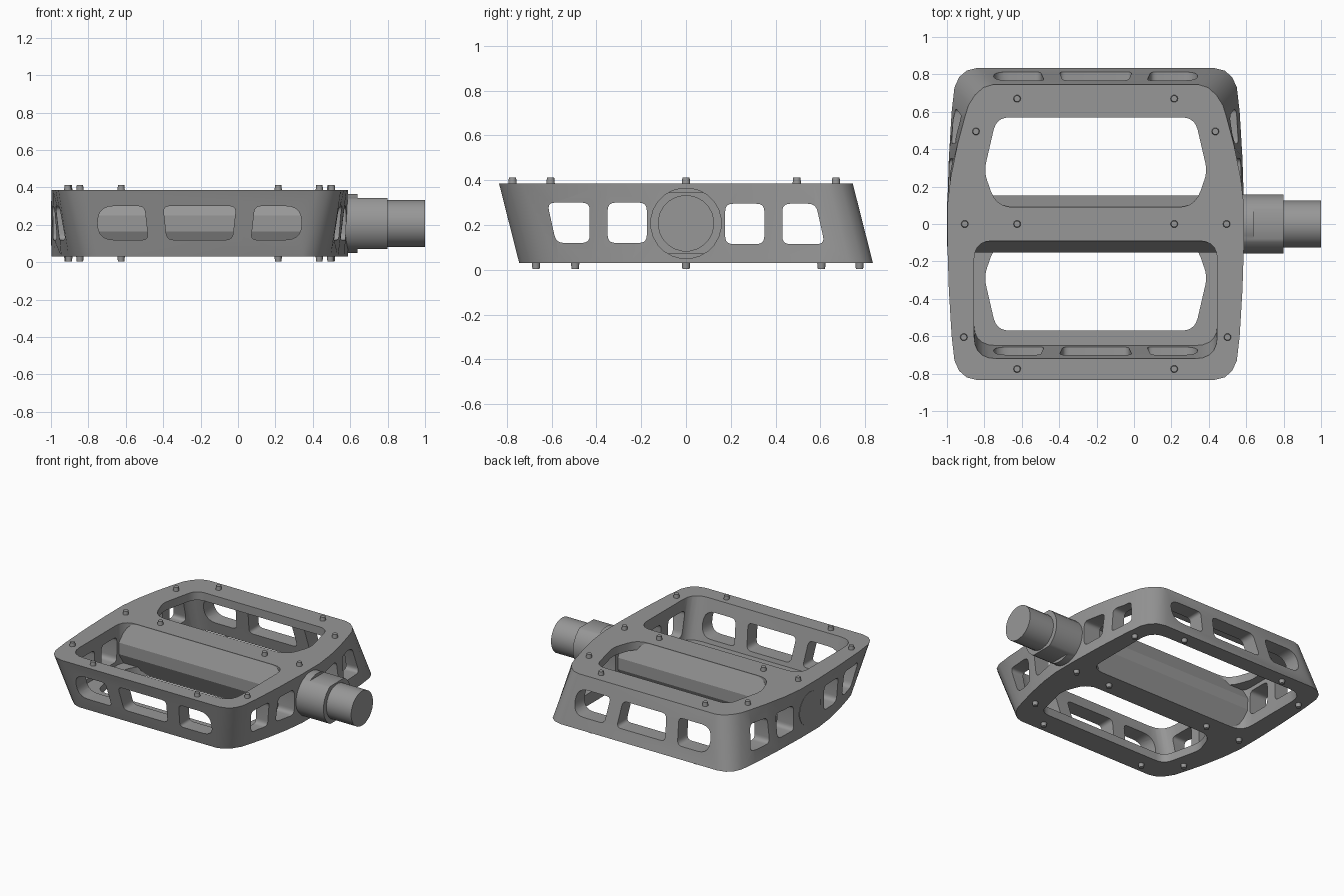
import bpy, bmesh, math
from mathutils import Vector

if "Cube" in bpy.data.objects:
    bpy.data.objects.remove(bpy.data.objects["Cube"])

CX, MID, TOP, LOW = -0.205, 0.2075, 0.385, 0.03   # body centre x, axle height, faces

metal = bpy.data.materials.new("grey metal")
metal.use_nodes = True
metal.diffuse_color = (0.31, 0.31, 0.31, 1)
metal.node_tree.nodes["Principled BSDF"].inputs["Base Color"].default_value = (0.31, 0.31, 0.31, 1)


def loft(name, ring_a, ring_b):
    """Solid between two matching rings of points."""
    bm = bmesh.new()
    a = [bm.verts.new(p) for p in ring_a]
    b = [bm.verts.new(p) for p in ring_b]
    n = len(a)
    bm.faces.new(a)
    bm.faces.new(b[::-1])
    for i in range(n):
        j = (i + 1) % n
        bm.faces.new((a[j], a[i], b[i], b[j]))
    bmesh.ops.recalc_face_normals(bm, faces=bm.faces)
    me = bpy.data.meshes.new(name)
    bm.to_mesh(me)
    bm.free()
    me.materials.append(metal)
    ob = bpy.data.objects.new(name, me)
    bpy.context.collection.objects.link(ob)
    return ob


def rounded(points, radii, steps=5):
    """Polygon with each corner replaced by a curve."""
    out = []
    n = len(points)
    for i in range(n):
        p = Vector(points[i])
        a = (Vector(points[i - 1]) - p).normalized() * radii[i]
        b = (Vector(points[(i + 1) % n]) - p).normalized() * radii[i]
        for k in range(steps + 1):
            t = k / steps
            out.append(p + a * (1 - t) ** 2 + b * t ** 2)
    return out


def flip(p):
    """Half turn about the axle line."""
    return (p[0], -p[1], 2 * MID - p[2])


def both(name, ring_a, ring_b):
    """A solid and its half-turned twin."""
    return [loft(name, ring_a, ring_b),
            loft(name, [flip(p) for p in ring_a], [flip(p) for p in ring_b])]


def cut(ob, cutters):
    bpy.context.view_layer.objects.active = ob
    for c in cutters:
        m = ob.modifiers.new("cut", 'BOOLEAN')
        m.operation, m.solver, m.object = 'DIFFERENCE', 'EXACT', c
        bpy.ops.object.modifier_apply(modifier=m.name)
        bpy.data.objects.remove(c)


def smooth(ob, angle=32):
    bpy.ops.object.select_all(action='DESELECT')
    ob.select_set(True)
    bpy.context.view_layer.objects.active = ob
    bpy.ops.object.shade_smooth_by_angle(angle=math.radians(angle))


def rod(name, x0, x1, r, sides=12):
    def ring(x):
        return [(x, r * math.cos(2 * math.pi * (i + 0.5) / sides),
                 MID + r * math.sin(2 * math.pi * (i + 0.5) / sides)) for i in range(sides)]
    return loft(name, ring(x0), ring(x1))


# Platform outline, half of the top face: wide front, narrow back
half = [(.63, -.835), (.69, -.82), (.73, -.785), (.755, -.73), (.77, -.6),
        (.785, -.35), (.793, -.1), (.793, .1), (.775, .25), (.74, .42),
        (.70, .57), (.68, .635), (.645, .69), (.60, .73), (.55, .745)]
under = [(x, -y) for x, y in half[::-1]]


def outline(pts, z):
    return [(CX + x, y, z) for x, y in pts] + [(CX - x, y, z) for x, y in pts[::-1]]


body = loft("platform_frame", outline(half, TOP), outline(under, LOW))

# Open bays: a deep sloped pocket plus a narrower hole through the flange
pocket = rounded([(-.65, -.72), (.65, -.72), (.65, -.09), (-.65, -.09)], [.12, .12, .1, .1])


def pocket_ring(z):
    return [(CX + p.x, p.y * (1 - .33 * (TOP - z)), z) for p in pocket]


cut(body, both("bay_cutter", pocket_ring(.45), pocket_ring(.09)))

hole = rounded([(-.53, -.57), (.53, -.57), (.597, -.28), (.53, -.09), (-.53, -.09), (-.597, -.28)],
               [.07, .07, .05, .09, .09, .05])
cut(body, both("hole_cutter", [(CX + p.x, p.y, -.1) for p in hole],
               [(CX + p.x, p.y, .2) for p in hole]))

# Windows in the front and back rails
WL, WH = .12, .30
middle = rounded([(-.175, WL), (.175, WL), (.195, WH), (-.195, WH)], [.035] * 4)
outer = rounded([(.275, WL), (.545, WL), (.545, WH), (.295, WH)], [.03, .085, .085, .035])
for shape, signs in ((middle, (1,)), (outer, (1, -1))):
    for s in signs:
        cut(body, both("rail_window_cutter", [(CX + s * p.x, -1, p.y) for p in shape],
                       [(CX + s * p.x, -.45, p.y) for p in shape]))

# Windows in the left and right sides
inner_side = rounded([(-.35, WL), (-.175, WL), (-.175, WH), (-.35, WH)], [.035] * 4)
outer_side = rounded([(-.58, WL), (-.43, WL), (-.43, WH), (-.62, WH)], [.035] * 4)
for shape in (inner_side, outer_side):
    cut(body, both("side_window_cutter", [(-1.2, p.x, p.y) for p in shape],
                   [(.8, p.x, p.y) for p in shape]))
smooth(body)

# Faceted spindle housing across the middle
section = [(.088, .176), (.153, .042), (.153, -.042), (.088, -.176)]
section += [(-y, -z) for y, z in section]
housing = loft("spindle_housing", [(CX - .7, y, MID + z) for y, z in section],
               [(CX + .7, y, MID + z) for y, z in section])

# Spindle with wrench flats, and the end cap on the other side
collar = rod("spindle_collar", .5, .80, .16, 24)
for s in (1, -1):
    def flat(z):
        return [(x, y, MID + s * z) for x, y in ((.64, -.3), (.9, -.3), (.9, .3), (.64, .3))]
    cut(collar, [loft("flat_cutter", flat(.137), flat(.3))])
smooth(collar)
smooth(rod("spindle_end", .75, 1.0, .126, 24))
smooth(rod("end_cap", -1.0, -.9, .12, 24))

# Grip pins on both faces
pins = [(s * x, y) for x, y in ((.42, .67), (.64, .495), (.70, 0), (.42, 0), (.705, -.605), (.42, -.775))
        for s in (1, -1)]
for x, y in pins:
    def pin_ring(r, z):
        return [(CX + x + r * math.cos(k * math.pi / 5), y + r * math.sin(k * math.pi / 5), z)
                for k in range(10)]
    for pin in both("grip_pin", pin_ring(.022, TOP - .02), pin_ring(.017, .412)):
        smooth(pin, 40)
